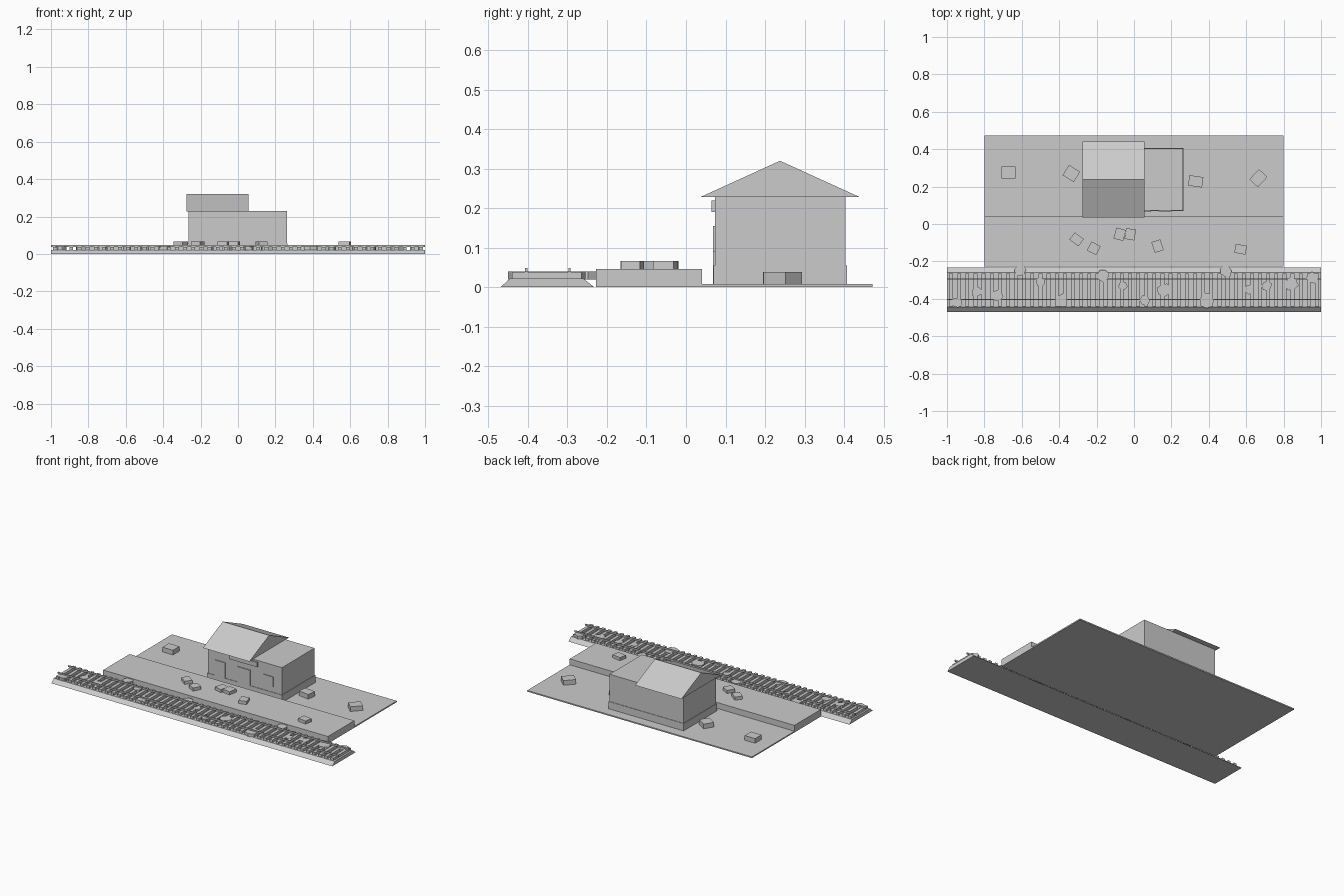
import bpy, bmesh, math, random
from mathutils import Matrix, Vector

random.seed(4)
if "Cube" in bpy.data.objects:
    bpy.data.objects.remove(bpy.data.objects["Cube"], do_unlink=True)

# single plain material
COLOUR = (0.6, 0.6, 0.6, 1)
grey = bpy.data.materials.new("plain_grey")
grey.use_nodes = True
grey.diffuse_color = COLOUR
bsdf = next(n for n in grey.node_tree.nodes if n.type == 'BSDF_PRINCIPLED')
bsdf.inputs["Base Color"].default_value = COLOUR


def finish(bm, name):
    bmesh.ops.recalc_face_normals(bm, faces=bm.faces)
    mesh = bpy.data.meshes.new(name)
    bm.to_mesh(mesh)
    bm.free()
    mesh.materials.append(grey)
    obj = bpy.data.objects.new(name, mesh)
    bpy.context.scene.collection.objects.link(obj)
    return obj


def add_box(bm, x0, x1, y0, y1, z0, z1):
    mat = Matrix.Translation(((x0 + x1) / 2, (y0 + y1) / 2, (z0 + z1) / 2))
    mat = mat @ Matrix.Diagonal((x1 - x0, y1 - y0, z1 - z0, 1))
    bmesh.ops.create_cube(bm, size=1, matrix=mat)


def box(name, *extents):
    bm = bmesh.new()
    add_box(bm, *extents)
    return finish(bm, name)


def extrude_outline(bm, points, offset):
    face = bm.faces.new([bm.verts.new(p) for p in points])
    moved = bmesh.ops.extrude_face_region(bm, geom=[face])["geom"]
    verts = [g for g in moved if isinstance(g, bmesh.types.BMVert)]
    bmesh.ops.translate(bm, vec=Vector(offset), verts=verts)
    # the starting face closes the prism
    if not face.is_valid:
        bmesh.ops.holes_fill(bm, edges=bm.edges)


def prism_x(name, x0, x1, profile):
    bm = bmesh.new()
    extrude_outline(bm, [(x0, y, z) for y, z in profile], (x1 - x0, 0, 0))
    return finish(bm, name)


# ground and platform
GROUND, DECK = 0.008, 0.046
box("ground_slab", -0.8, 0.8, 0.04, 0.472, 0, GROUND)
box("platform", -0.8, 0.8, -0.228, 0.04, 0, DECK)

# track bed, sleepers and rails
prism_x("track_bed", -1, 1, [(-0.47, 0), (-0.232, 0), (-0.26, 0.022), (-0.445, 0.022)])
bm = bmesh.new()
COUNT = 46
for i in range(COUNT):
    x = -1 + (i + 0.5) * 2 / COUNT
    add_box(bm, x - 0.01, x + 0.01, -0.44, -0.265, 0.02, 0.038)
finish(bm, "sleepers")
for name, y in (("front_rail", -0.404), ("back_rail", -0.295)):
    box(name, -1, 1, y - 0.003, y + 0.003, 0.038, 0.048)

# loose stones lying on the track bed
stones = [(-0.95, -0.42, 0.03), (-0.84, -0.36, 0.03), (-0.73, -0.38, 0.03),
          (-0.61, -0.25, 0.034), (-0.5, -0.31, 0.024), (-0.39, -0.41, 0.036),
          (-0.165, -0.275, 0.034), (-0.06, -0.33, 0.025), (0.06, -0.41, 0.03),
          (0.16, -0.35, 0.036), (0.39, -0.41, 0.04), (0.49, -0.25, 0.035),
          (0.61, -0.35, 0.024), (0.71, -0.33, 0.03), (0.84, -0.32, 0.036),
          (0.95, -0.285, 0.032)]
bm = bmesh.new()
for x, y, r in stones:
    turn = random.uniform(0, math.tau)
    outline = []
    for k in range(7):
        a = turn + k * math.tau / 7
        d = r * random.uniform(0.8, 1.15)
        outline.append((x + d * math.cos(a), y + d * math.sin(a), 0.02))
    extrude_outline(bm, outline, (0, 0, 0.02))
finish(bm, "stones")

# station house with plinth, gable roof and flat-topped wing
box("house_walls", -0.265, 0.262, 0.073, 0.404, GROUND, 0.23)
box("house_plinth", -0.268, 0.265, 0.07, 0.407, GROUND, 0.055)
prism_x("gable_roof", -0.275, 0.055, [(0.036, 0.228), (0.44, 0.228), (0.238, 0.32)])

# front wall details
box("left_door", -0.213, -0.14, 0.068, 0.075, GROUND, 0.155)
box("middle_door", -0.055, 0.037, 0.068, 0.075, GROUND, 0.155)
box("right_window", 0.13, 0.2, 0.068, 0.075, 0.09, 0.155)
box("sign_board", -0.11, 0.09, 0.065, 0.073, 0.19, 0.22)

# crates: x, y, width, depth, turn in degrees
ground_crates = [(-0.67, 0.275, 0.075, 0.065, 0), (-0.335, 0.27, 0.07, 0.065, -32),
                 (0.33, 0.228, 0.075, 0.056, -8), (0.665, 0.245, 0.062, 0.075, -43)]
deck_crates = [(-0.307, -0.082, 0.06, 0.048, -37), (-0.215, -0.13, 0.055, 0.053, -28),
               (-0.076, -0.055, 0.053, 0.06, -15), (-0.02, -0.055, 0.053, 0.058, -10),
               (0.126, -0.118, 0.05, 0.06, 18), (0.57, -0.135, 0.06, 0.048, -10)]
for label, crates, base, height in (("ground_crate", ground_crates, GROUND, 0.03),
                                    ("platform_crate", deck_crates, DECK, 0.02)):
    for x, y, w, d, turn in crates:
        crate = box(label, -w / 2, w / 2, -d / 2, d / 2, 0, height)
        crate.location = (x, y, base)
        crate.rotation_euler.z = math.radians(turn)
